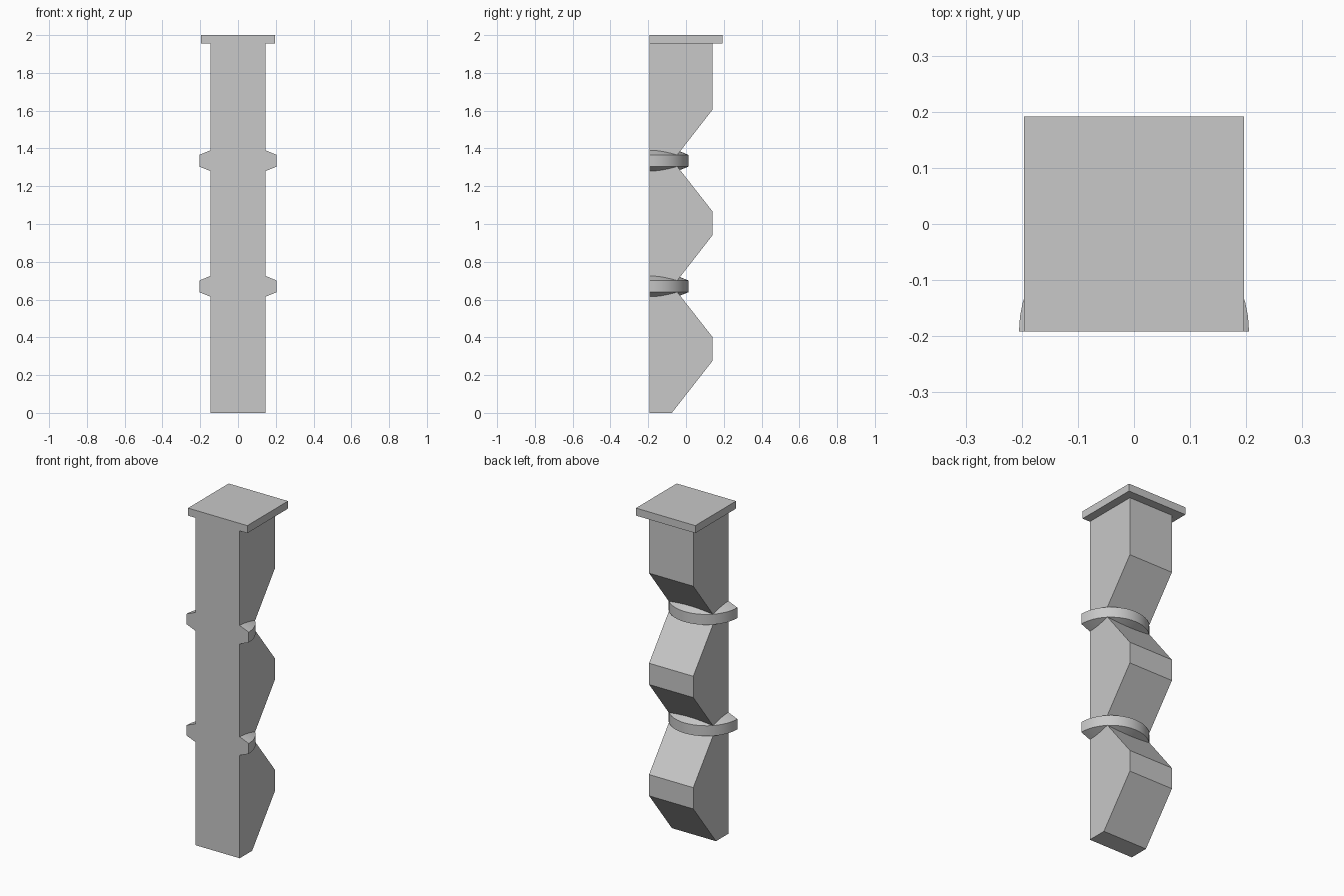
import bpy, bmesh
from math import pi, cos, sin, radians

cube = bpy.data.objects.get("Cube")
if cube:
    bpy.data.objects.remove(cube, do_unlink=True)

GREY = (0.58, 0.58, 0.58, 1)
stone = bpy.data.materials.new("grey_stone")
stone.use_nodes = True
stone.diffuse_color = GREY
stone.node_tree.nodes["Principled BSDF"].inputs["Base Color"].default_value = GREY

FRONT, BACK = -0.192, 0.14
HALF_WIDTH = 0.146
NECKS = (0.67, 1.335)


def loft(name, sections):
    """Skin a row of matching closed sections and cap both ends."""
    bm = bmesh.new()
    rows = [[bm.verts.new(p) for p in section] for section in sections]
    n = len(rows[0])
    for a, b in zip(rows, rows[1:]):
        for i in range(n):
            j = (i + 1) % n
            bm.faces.new((a[i], a[j], b[j], b[i]))
    bm.faces.new(rows[0])
    bm.faces.new(rows[-1])
    bmesh.ops.recalc_face_normals(bm, faces=bm.faces)
    mesh = bpy.data.meshes.new(name)
    bm.to_mesh(mesh)
    bm.free()
    mesh.materials.append(stone)
    obj = bpy.data.objects.new(name, mesh)
    bpy.context.collection.objects.link(obj)
    return obj


# Column: side profile with a sloped foot and notches in the back
profile = [(FRONT, 0), (-0.075, 0), (BACK, 0.275)]
for z in NECKS:
    profile += [(BACK, z - 0.268), (-0.07, z), (BACK, z + 0.27)]
profile += [(BACK, 1.96), (FRONT, 1.96)]
loft("column", [[(x, y, z) for y, z in profile] for x in (-HALF_WIDTH, HALF_WIDTH)])

# Top slab, flush with the column at the front
slab = [(-0.196, FRONT), (0.196, FRONT), (0.196, 0.192), (-0.196, 0.192)]
loft("top_slab", [[(x, y, z) for x, y in slab] for z in (1.955, 2.0)])

# Half-round collars with bevelled rims, one at each notch
collar = [(HALF_WIDTH, -0.055), (0.205, -0.031), (0.205, 0.031), (HALF_WIDTH, 0.055)]
STEPS = 24
for label, neck in zip(("lower", "upper"), NECKS):
    arc = [pi * i / STEPS for i in range(STEPS + 1)]
    ring = loft(label + "_collar",
                [[(r * cos(a), FRONT + r * sin(a), neck + h) for r, h in collar] for a in arc])
    bpy.ops.object.select_all(action='DESELECT')
    ring.select_set(True)
    bpy.context.view_layer.objects.active = ring
    bpy.ops.object.shade_smooth_by_angle(angle=radians(30))
